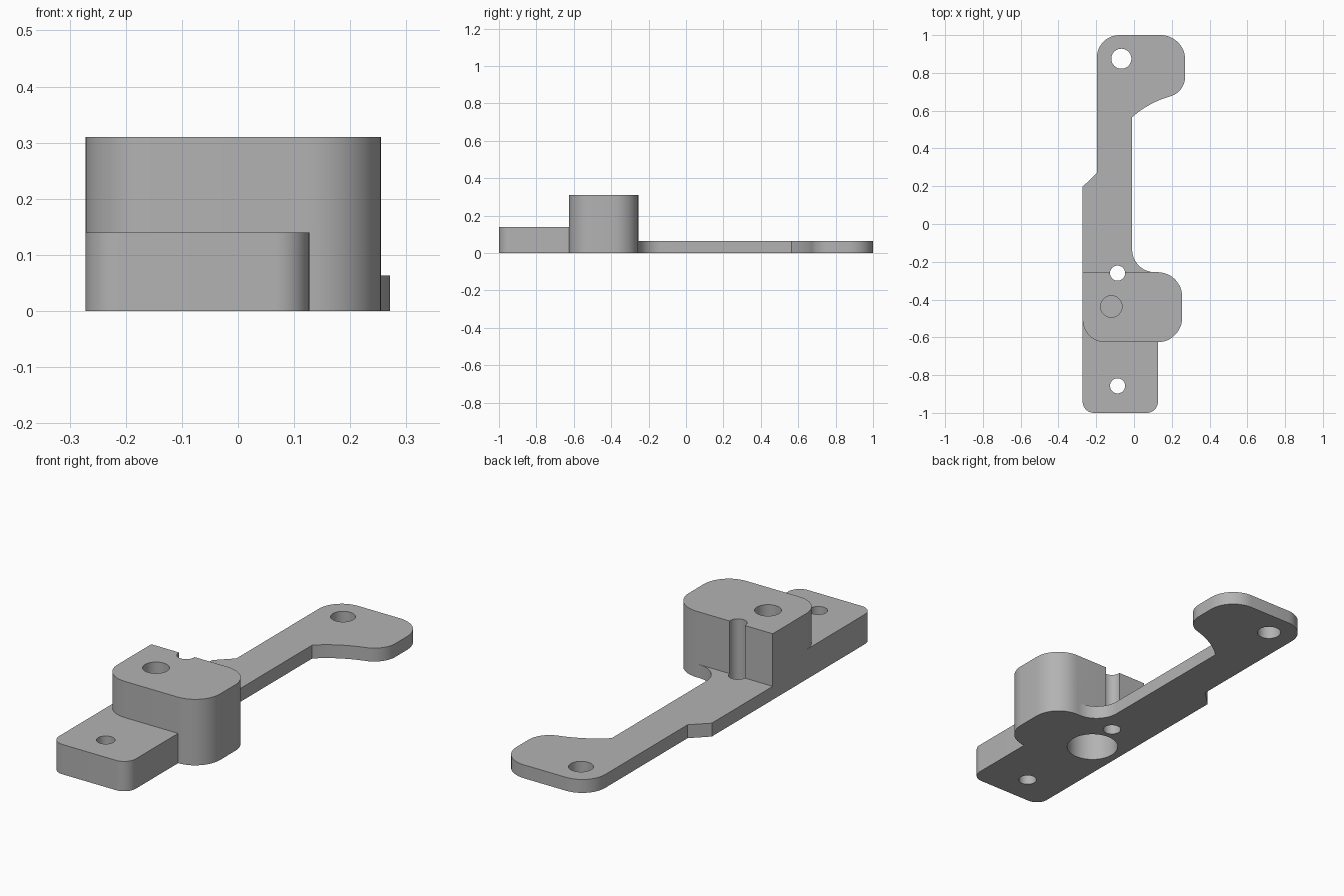
import bpy, bmesh, math
from mathutils import Vector

cube = bpy.data.objects.get("Cube")
if cube:
    bpy.data.objects.remove(cube, do_unlink=True)

grey = bpy.data.materials.new("plain grey")
grey.use_nodes = True
colour = (0.45, 0.45, 0.45, 1)
grey.diffuse_color = colour
grey.node_tree.nodes["Principled BSDF"].inputs["Base Color"].default_value = colour


def rounded(corners, steps=12):
    """Outline from (x, y, radius) corners, each replaced by a tangent arc."""
    pts = []
    for i, (x, y, r) in enumerate(corners):
        p = Vector((x, y))
        if r == 0:
            pts.append(p)
            continue
        a = (Vector(corners[i - 1][:2]) - p).normalized()
        b = (Vector(corners[(i + 1) % len(corners)][:2]) - p).normalized()
        half = a.angle(b) / 2
        centre = p + (a + b).normalized() * r / math.sin(half)
        start = p + a * r / math.tan(half) - centre
        end = p + b * r / math.tan(half) - centre
        sweep = math.pi - 2 * half
        for k in range(steps + 1):
            t = k / steps
            arc = (start * math.sin((1 - t) * sweep) + end * math.sin(t * sweep)) / math.sin(sweep)
            pts.append(centre + arc)
    return pts


def prism(name, outline, z0, z1):
    bm = bmesh.new()
    face = bm.faces.new([bm.verts.new((p.x, p.y, z0)) for p in outline])
    top = bmesh.ops.extrude_face_region(bm, geom=[face])["geom"]
    verts = [v for v in top if isinstance(v, bmesh.types.BMVert)]
    bmesh.ops.translate(bm, vec=(0, 0, z1 - z0), verts=verts)
    bmesh.ops.recalc_face_normals(bm, faces=bm.faces)
    mesh = bpy.data.meshes.new(name)
    bm.to_mesh(mesh)
    bm.free()
    mesh.materials.append(grey)
    ob = bpy.data.objects.new(name, mesh)
    bpy.context.collection.objects.link(ob)
    return ob


def circle(x, y, r, n=48):
    return [Vector((x + r * math.cos(i * math.tau / n), y + r * math.sin(i * math.tau / n)))
            for i in range(n)]


def combine(target, other, operation):
    bpy.context.view_layer.objects.active = target
    mod = target.modifiers.new("join", "BOOLEAN")
    mod.operation, mod.solver, mod.object = operation, "EXACT", other
    bpy.ops.object.modifier_apply(modifier=mod.name)
    bpy.data.objects.remove(other, do_unlink=True)


LEFT = -0.272

# Thin arm with the hooked rear tab
arm = prism("bracket", rounded([
    (LEFT, -0.45, 0), (0.12, -0.45, 0), (0.12, -0.255, 0), (-0.01, -0.255, 0.12),
    (-0.01, 0.565, 0), (0.08, 0.645, 0.5), (0.271, 0.697, 0.11), (0.271, 1, 0.13),
    (-0.197, 1, 0.12), (-0.197, 0.27, 0), (LEFT, 0.197, 0)]), 0, 0.063)

# Front mounting pad
pad = prism("front_pad", rounded([
    (LEFT, -1, 0.06), (0.127, -1, 0.06), (0.127, -0.4, 0), (LEFT, -0.4, 0)]), 0, 0.14)

# Tall block
block = prism("tall_block", rounded([
    (LEFT, -0.626, 0.12), (0.255, -0.626, 0.13), (0.255, -0.255, 0.13),
    (LEFT, -0.255, 0)]), 0, 0.31)

combine(block, pad, "UNION")
combine(arm, block, "UNION")

# Through holes, blind screw hole from above, wide counterbore from below
for x, y, r, z0, z1 in [
        (-0.067, 0.875, 0.053, -0.1, 0.5),
        (-0.087, -0.26, 0.04, -0.1, 0.5),
        (-0.087, -0.857, 0.04, -0.1, 0.5),
        (-0.12, -0.437, 0.057, 0.19, 0.5),
        (-0.12, -0.437, 0.115, -0.1, 0.18)]:
    cutter = prism("hole_cutter", circle(x, y, r), z0, z1)
    cutter.hide_render = True
    combine(arm, cutter, "DIFFERENCE")

# Smooth the rounded walls, keep the edges crisp
bpy.ops.object.select_all(action="DESELECT")
arm.select_set(True)
bpy.context.view_layer.objects.active = arm
bpy.ops.object.shade_smooth_by_angle(angle=math.radians(30))
